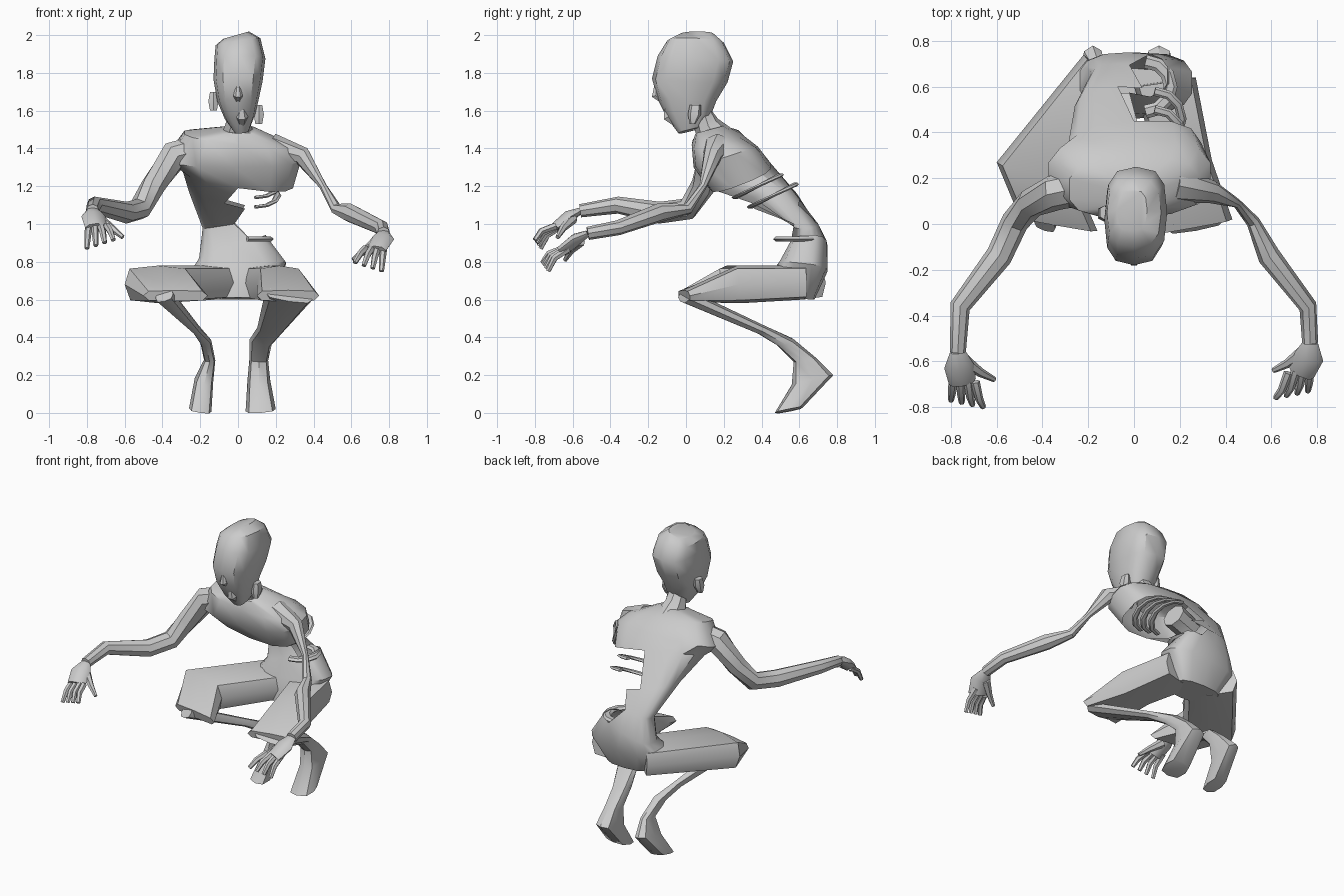
import bpy, bmesh, math
from mathutils import Vector

cube = bpy.data.objects.get("Cube")
if cube:
    bpy.data.objects.remove(cube, do_unlink=True)

GREY = (.6, .6, .6, 1)
grey = bpy.data.materials.new("plain grey")
grey.use_nodes = True
grey.diffuse_color = GREY
grey.node_tree.nodes["Principled BSDF"].inputs["Base Color"].default_value = GREY


def finish(name, bm):
    """Turn a bmesh into a grey object, smooth except at sharp edges."""
    bmesh.ops.recalc_face_normals(bm, faces=bm.faces)
    mesh = bpy.data.meshes.new(name)
    bm.to_mesh(mesh)
    bm.free()
    mesh.materials.append(grey)
    part = bpy.data.objects.new(name, mesh)
    bpy.context.collection.objects.link(part)
    bpy.ops.object.select_all(action='DESELECT')
    part.select_set(True)
    bpy.context.view_layer.objects.active = part
    bpy.ops.object.shade_smooth_by_angle(angle=math.radians(40))


def neighbours(items, index):
    return items[max(index - 1, 0)], items[min(index + 1, len(items) - 1)]


def loft(name, rings, sides=8, power=.7, hole=None):
    """Skin rings given as (point, opposite point, half thickness)."""
    bm = bmesh.new()
    middles = [(Vector(near) + Vector(far)) / 2 for near, far, thick in rings]
    rows = []
    for index, (near, far, thick) in enumerate(rings):
        before, after = neighbours(middles, index)
        half = (Vector(near) - Vector(far)) / 2
        across = half.cross(after - before).normalized() * thick
        row = []
        for step in range(sides):
            turn = math.tau * step / sides
            wide, deep = [math.copysign(abs(value) ** power, value)
                          for value in (math.cos(turn), math.sin(turn))]
            row.append(bm.verts.new(middles[index] + half * wide + across * deep))
        rows.append(row)
    for upper, lower in zip(rows, rows[1:]):
        for step in range(sides):
            following = (step + 1) % sides
            bm.faces.new((upper[step], upper[following], lower[following], lower[step]))
    bm.faces.new(rows[0])
    bm.faces.new(rows[-1])
    if hole:
        torn = [face for face in bm.faces if hole(face.calc_center_median())]
        bmesh.ops.delete(bm, geom=torn, context='FACES')
    finish(name, bm)


def tube(name, points, radii, sides=8, flatness=1):
    """Limb of changing radius; flatness scales its height."""
    points = [Vector(point) for point in points]
    rings = []
    for index, (point, radius) in enumerate(zip(points, radii)):
        before, after = neighbours(points, index)
        side = (after - before).cross(Vector((0, 0, 1))).normalized() * radius
        rings.append((point + side, point - side, radius * flatness))
    loft(name, rings, sides, 1)


def profile(name, rows, sides, hole=None):
    """Side outline rows: centre x, back y and z, front y and z, half width."""
    loft(name, [((x, back, back_z), (x, front, front_z), width)
                for x, back, back_z, front, front_z, width in rows], sides, hole=hole)


def arc(name, centre, reach, slope, radius):
    """Strip bowing out to the left from back to front, higher at the back."""
    x, y, z = centre
    turns = [math.pi * step / 6 for step in range(7)]
    tube(name, [(x + reach * math.sin(turn), y + reach * math.cos(turn),
                 z + reach * slope * math.cos(turn)) for turn in turns],
         [radius] * len(turns), 6, .5)


# Torso, torn open on its left flank
profile("torso", [
    (0, .2, 1.52, .05, 1.48, .1),
    (0, .29, 1.48, .03, 1.42, .29),
    (-.02, .38, 1.41, .04, 1.3, .36),
    (0, .45, 1.32, .12, 1.19, .3),
    (-.07, .6, 1.13, .35, 1.11, .2),
    (-.08, .7, 1, .57, .99, .11),
    (-.03, .75, .88, .55, .88, .19),
    (0, .75, .75, .48, .78, .26),
    (0, .68, .6, .46, .61, .17)], 14,
    hole=lambda centre: centre.x > .03 and .9 < centre.z < 1.22)

# Exposed ribs and hip rim
for number in range(3):
    arc("rib_%d" % number, (.09, .3 + number * .08, 1.25 - number * .05), .12, .5, .02)
arc("hip_rim", (.05, .6, .92), .11, 0, .03)

# Head, neck and face
profile("head", [
    (-.01, .15, 2, -.03, 2, .07),
    (0, .2, 1.96, -.1, 1.97, .12),
    (.01, .25, 1.86, -.15, 1.89, .135),
    (0, .22, 1.75, -.18, 1.77, .13),
    (0, .16, 1.65, -.15, 1.66, .11),
    (.01, .13, 1.57, -.1, 1.56, .08),
    (.02, .08, 1.51, -.04, 1.48, .04)], 12)
tube("neck", [(.01, .08, 1.58), (0, .11, 1.52), (0, .17, 1.44)], [.06, .07, .1])
tube("nose", [(0, -.16, 1.77), (0, -.16, 1.68), (0, -.12, 1.65)], [.01, .025, .015], 6)
tube("lips", [(.02, -.1, 1.61), (.02, -.09, 1.57), (.02, -.05, 1.53)], [.02, .035, .02], 6)
for x, z, side in ((.11, 1.58, "left"), (-.13, 1.65, "right")):
    profile(side + "_ear", [(x, .08, z + .05, .02, z + .05, .02),
                            (x, .08, z, .01, z, .03),
                            (x, .05, z - .05, .02, z - .05, .02)], 6)


def arm(sign, side, lift, reach, inward, radii):
    """Arm and hand; lift raises, reach advances and inward turns the hand."""
    def place(x, y, z):
        return Vector((sign * x, y - reach, z + lift))

    wrist = place(.77, -.54, 1.01)
    tube(side + "_arm", [
        (sign * .18, .17, 1.4), (sign * .34, .14, 1.36), (sign * .45, .09, 1.2),
        (sign * .52, .01, 1.08), (sign * .59, -.14, 1.06), (sign * .76, -.36, 1.04 + lift),
        wrist], radii)
    tube(side + "_palm", [wrist, place(.765, -.6, .98), place(.75 - inward, -.67, .92)],
         [.035, .065, .06], flatness=.5)
    for number in range(4):
        root = place(.79 - inward - number * .032, -.64 - number * .01, .93)
        tip = root + Vector((sign * (.01 - inward - number * .015), -.11, number * .015 - .12))
        knuckle = root.lerp(tip, .5) + Vector((0, -.02, .01))
        tube("%s_finger_%d" % (side, number), [root, knuckle, tip], [.02, .018, .013], 6)
    tube(side + "_thumb", [place(.74, -.58, .97), place(.67, -.63, .92), place(.61, -.66, .87)],
         [.03, .02, .012], 6)


# Full right arm, wasted left upper arm
arm(-1, "right", .06, .02, 0, [.08, .08, .065, .06, .058, .045, .035])
arm(1, "left", -.06, -.02, .02, [.08, .05, .02, .03, .05, .04, .035])


def leg(side, thigh, shin):
    """Thigh of (outer, inner) points and lower leg of (x, half width)."""
    levels = ((.69, .09), (.68, .1), (.62, .03))
    loft(side + "_thigh", [((*outer, z), (*inner, z), thick)
                           for (outer, inner), (z, thick) in zip(thigh, levels)], power=.5)
    # Knee, calf, ankle, heel and toe outline
    outline = [(.02, .65, -.03, .59), (.42, .46, .38, .42), (.57, .39, .48, .36),
               (.69, .29, .57, .27), (.78, .2, .56, .15), (.62, .03, .47, 0)]
    profile(side + "_lower_leg", [(x, *edges, width)
                                  for (x, width), edges in zip(shin, outline)], 8)


leg("right",
    [((-.22, .74), (0, .5)), ((-.6, .27), (-.25, .18)), ((-.5, .03), (-.16, -.03))],
    [(-.39, .05), (-.22, .02), (-.17, .03), (-.15, .03), (-.18, .05), (-.2, .06)])
leg("left",
    [((.27, .64), (0, .6)), ((.34, .28), (.1, .28)), ((.43, .02), (.1, -.04))],
    [(.27, .13), (.17, .07), (.12, .06), (.11, .05), (.11, .06), (.12, .08)])
